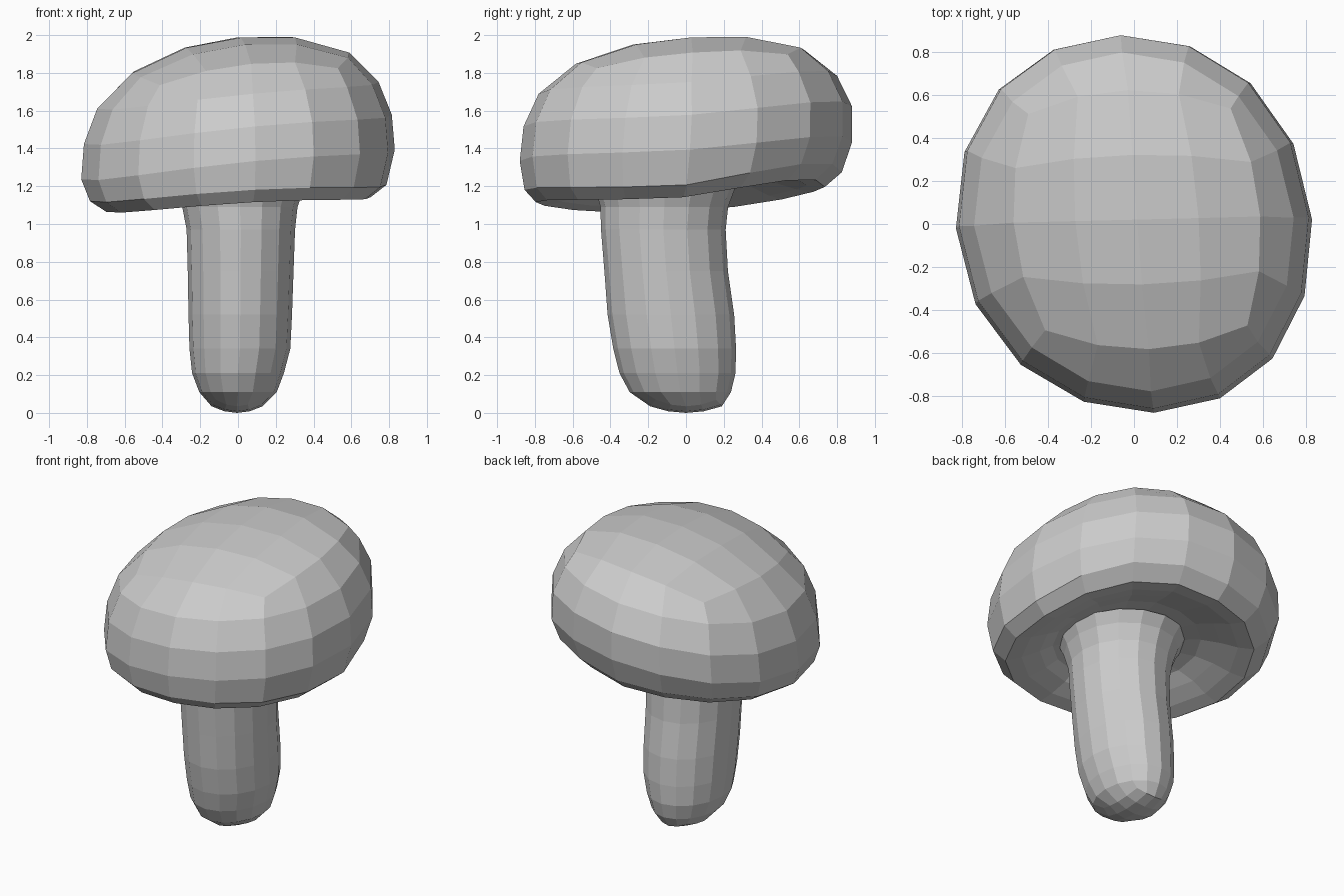
import bpy, bmesh, math

if "Cube" in bpy.data.objects:
    bpy.data.objects.remove(bpy.data.objects["Cube"])

N = 16  # sides; the closed end is a 4 x 4 quad grid


def square_perimeter():
    """16 grid indices counter-clockwise, starting at the middle of +x."""
    loop = [(2, j) for j in range(-2, 3)]
    loop += [(i, 2) for i in range(1, -3, -1)]
    loop += [(-2, j) for j in range(1, -3, -1)]
    loop += [(i, -2) for i in range(-1, 2)]
    return loop[2:] + loop[:2]


def grid_ended_tube(name, grid_point, rings, warp):
    """Quad-grid end followed by rings of (centre x, centre y, rx, ry, z)."""
    bm = bmesh.new()
    grid = {}
    for i in range(-2, 3):
        for j in range(-2, 3):
            u, v = i / 2, j / 2
            grid[i, j] = bm.verts.new(warp(*grid_point(u, v)))
    for i in range(-2, 2):
        for j in range(-2, 2):
            bm.faces.new([grid[i, j], grid[i + 1, j], grid[i + 1, j + 1], grid[i, j + 1]])
    previous = [grid[k] for k in square_perimeter()]
    for cx, cy, rx, ry, z in rings:
        ring = []
        for k in range(N):
            a = math.tau * k / N
            ring.append(bm.verts.new(warp(cx + rx * math.cos(a), cy + ry * math.sin(a), z)))
        for k in range(N):
            n = (k + 1) % N
            bm.faces.new([previous[k], previous[n], ring[n], ring[k]])
        previous = ring
    bm.faces.new(previous)
    bmesh.ops.recalc_face_normals(bm, faces=bm.faces)
    mesh = bpy.data.meshes.new(name)
    bm.to_mesh(mesh)
    bm.free()
    obj = bpy.data.objects.new(name, mesh)
    bpy.context.collection.objects.link(obj)
    return obj


# Cap: domed grid top, bulging side, rolled lip and hollow underside, leaning up to +x +y
def cap_top(u, v):
    x = 0.575 * u * (1 - 0.18 * v * v)
    y = 0.575 * v * (1 - 0.18 * u * u)
    r2 = x * x + y * y
    return x + 0.015, y * 1.05 + 0.02, 1.984 - 0.29 * r2 - 0.35 * r2 * r2


def cap_lean(x, y, z):
    low = z < 1.28
    slope, twist = (0.055, 0.18) if low else (0.095, 0.05)
    lift = slope * x + 0.058 * y + 0.09 * y * y + twist * max(x, 0) * max(y, 0)
    return (x - 0.07 * y + 0.04 * min(y, 0) ** 2,
            y * (1 + 0.09 * x * x) + 0.025 * x, z + lift)


# (rx, ry, centre y, z) from the dome down, round the lip and into the hollow
cap_profile = [(0.745, 0.79, 0.01, 1.68), (0.815, 0.87, 0.01, 1.50), (0.83, 0.88, 0, 1.315),
               (0.785, 0.84, -0.015, 1.165), (0.70, 0.765, -0.03, 1.105),
               (0.61, 0.67, -0.03, 1.13), (0.51, 0.56, -0.03, 1.175),
               (0.42, 0.46, -0.06, 1.225), (0.30, 0.33, -0.09, 1.25)]
cap_rings = [(0, cy, rx, ry, z) for rx, ry, cy, z in cap_profile]
grid_ended_tube("mushroom_cap", cap_top, cap_rings, cap_lean)


# Stem: rounded grid foot, slight backward lean and a flare into the cap
def stem_foot(u, v):
    x = 0.135 * u * (1 - 0.16 * v * v)
    y = 0.19 * v * (1 - 0.16 * u * u)
    return x - 0.005, y, 0.035 * (u * u + v * v)


stem_rings = [(0.0, -0.03, 0.205, 0.268, 0.11), (0.0, -0.045, 0.243, 0.307, 0.21),
              (0.01, -0.06, 0.267, 0.325, 0.34), (0.012, -0.08, 0.274, 0.335, 0.52),
              (0.014, -0.105, 0.28, 0.327, 0.75), (0.015, -0.12, 0.287, 0.33, 0.97),
              (0.01, -0.115, 0.305, 0.338, 1.09), (0.01, -0.11, 0.34, 0.37, 1.19),
              (0.01, -0.10, 0.38, 0.41, 1.26)]
grid_ended_tube("mushroom_stem", stem_foot, stem_rings, lambda x, y, z: (x, y, z))
